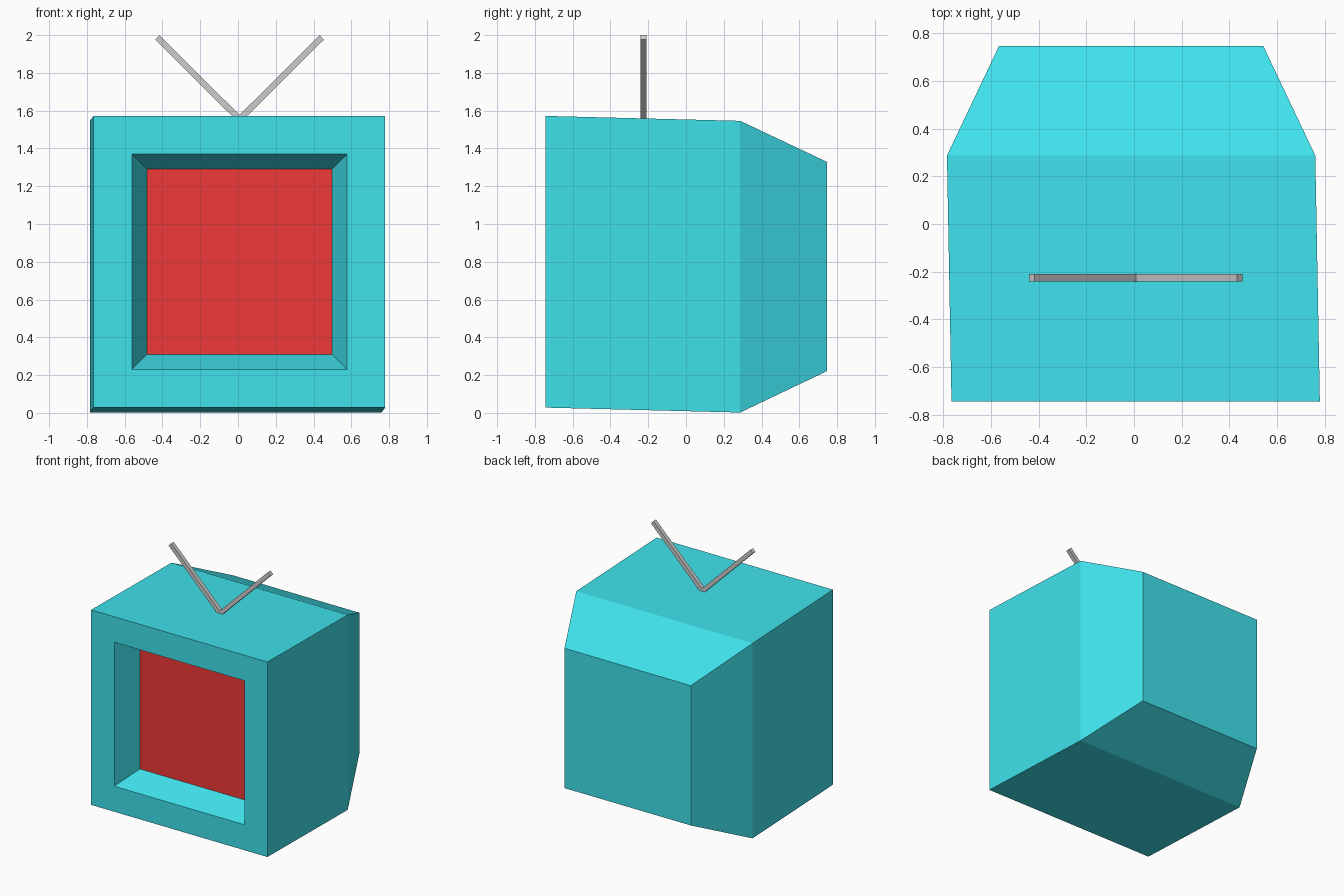
import bpy, bmesh
from math import atan2
from mathutils import Vector, Matrix

if "Cube" in bpy.data.objects:
    bpy.data.objects.remove(bpy.data.objects["Cube"])


def material(name, color):
    mat = bpy.data.materials.new(name)
    mat.diffuse_color = (*color, 1)
    mat.use_nodes = True
    mat.node_tree.nodes["Principled BSDF"].inputs["Base Color"].default_value = mat.diffuse_color
    return mat


def make_object(name, bm, mat=None):
    bmesh.ops.recalc_face_normals(bm, faces=bm.faces[:])
    mesh = bpy.data.meshes.new(name)
    bm.to_mesh(mesh)
    bm.free()
    if mat:
        mesh.materials.append(mat)
    obj = bpy.data.objects.new(name, mesh)
    bpy.context.collection.objects.link(obj)
    return obj


def square(bm, cx, y, cz, size):
    h = size / 2
    return [bm.verts.new((cx + sx * h, y, cz + sz * h))
            for sx, sz in ((-1, -1), (1, -1), (1, 1), (-1, 1))]


cyan = material("cyan", (0.05, 0.76, 0.84))
red = material("red", (0.87, 0.04, 0.04))

# Cabinet: square sections (centre x, y, centre z, size) from recess to back
screen_section = (0.008, -0.54, 0.80, 0.98)
sections = [
    screen_section,
    (0.008, -0.745, 0.80, 1.14),
    (0.007, -0.745, 0.80, 1.544),
    (-0.012, 0.287, 0.774, 1.544),
    (-0.012, 0.747, 0.775, 1.107),
]
bm = bmesh.new()
rings = [square(bm, *s) for s in sections]
for a, b in zip(rings, rings[1:]):
    for i in range(4):
        j = (i + 1) % 4
        bm.faces.new((a[i], a[j], b[j], b[i]))
bm.faces.new(rings[-1])
make_object("cabinet", bm, cyan)

# Screen at the bottom of the recess, facing the front
bm = bmesh.new()
bm.faces.new(square(bm, *screen_section))
screen = make_object("screen", bm, red)
if screen.data.polygons[0].normal.y > 0:
    screen.data.flip_normals()

# Antenna: two square rods meeting on the top
base = Vector((0.008, -0.226, 1.555))
for name, side in (("left_antenna", -1), ("right_antenna", 1)):
    tip = base + Vector((side * 0.436, 0, 0.433))
    d = tip - base
    bm = bmesh.new()
    bmesh.ops.create_cube(bm, size=1, matrix=(
        Matrix.Translation((base + tip) / 2)
        @ Matrix.Rotation(atan2(d.x, d.z), 4, 'Y')
        @ Matrix.Diagonal((0.032, 0.032, d.length, 1))))
    make_object(name, bm)
